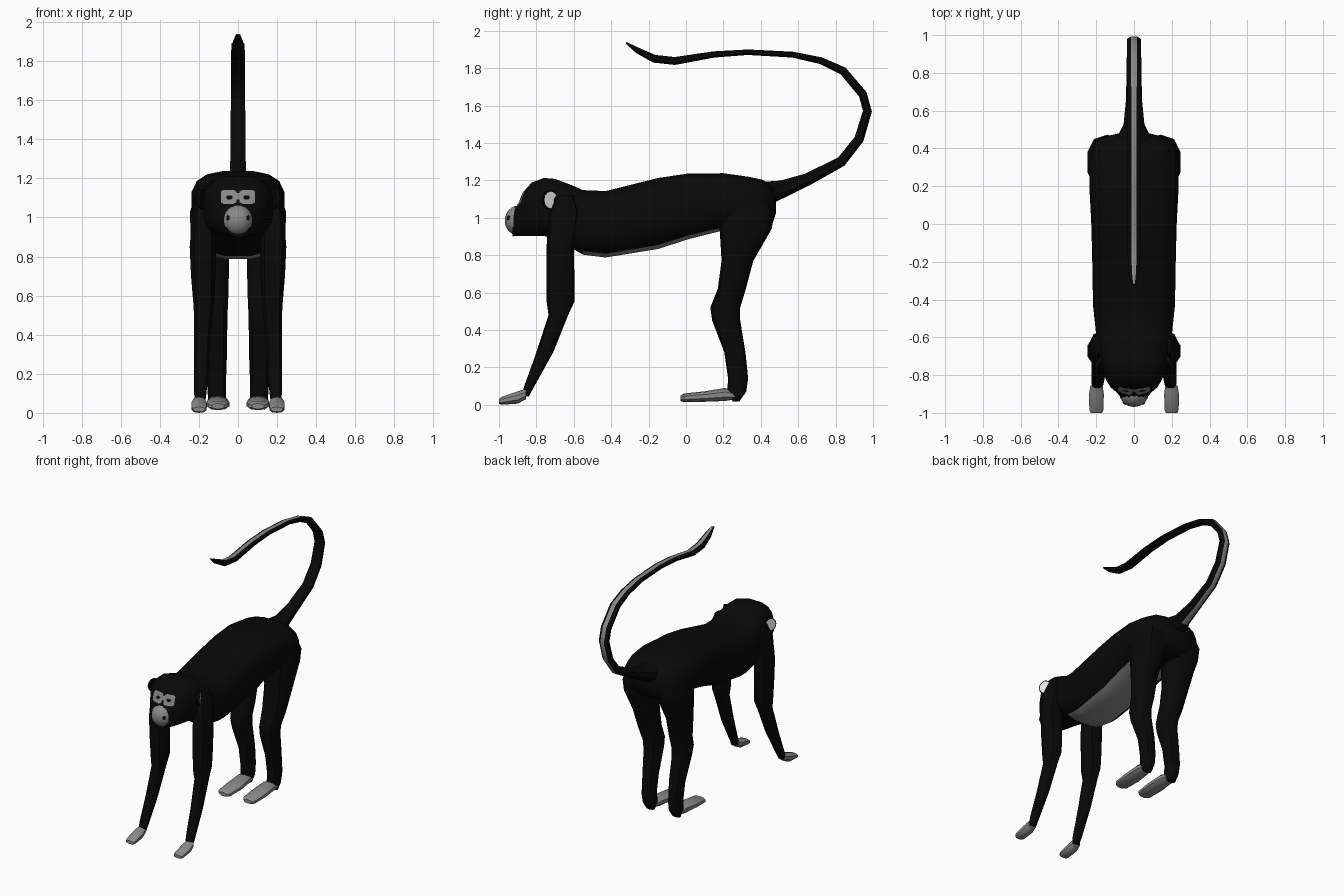
import bpy, bmesh, math
from mathutils import Vector, Matrix
from mathutils.bvhtree import BVHTree

cube = bpy.data.objects.get("Cube")
if cube:
    bpy.data.objects.remove(cube, do_unlink=True)


def material(name, value):
    m = bpy.data.materials.new(name)
    m.use_nodes = True
    colour = (value, value, value, 1)
    m.diffuse_color = colour
    m.node_tree.nodes["Principled BSDF"].inputs["Base Color"].default_value = colour
    return m


BLACK = material("black fur", 0.0025)
GREY = material("grey skin", 0.25)
WHITE = material("white ear", 0.85)


def finish(name, bm, mats, rule=None, mirror=False):
    """Turn a bmesh into a smooth object; rule picks the material of each face."""
    bmesh.ops.recalc_face_normals(bm, faces=bm.faces)
    bm.normal_update()
    for f in bm.faces:
        f.smooth = True
        f.material_index = int(rule(f)) if rule else 0
    mesh = bpy.data.meshes.new(name)
    bm.to_mesh(mesh)
    bm.free()
    ob = bpy.data.objects.new(name, mesh)
    bpy.context.collection.objects.link(ob)
    for m in mats:
        mesh.materials.append(m)
    if mirror:
        ob.modifiers.new("Mirror", "MIRROR")
    mesh.set_sharp_from_angle(angle=math.radians(40))
    return ob


def skin(rings):
    """Bridge rings of points into a closed tube."""
    bm = bmesh.new()
    loops = [[bm.verts.new(p) for p in ring] for ring in rings]
    n = len(loops[0])
    for a, b in zip(loops, loops[1:]):
        for j in range(n):
            k = (j + 1) % n
            bm.faces.new((a[j], a[k], b[k], b[j]))
    bm.faces.new(loops[0])
    bm.faces.new(loops[-1])
    return bm


def oval(sides, power):
    """Unit superellipse with a flat facet on each side."""
    for i in range(sides):
        a = (i + 0.5) * math.tau / sides
        c, s = math.cos(a), math.sin(a)
        yield (math.copysign(abs(c) ** (2 / power), c),
               math.copysign(abs(s) ** (2 / power), s))


def loft(stations, axis, sides=10, power=2.4):
    """Stations hold position, low and high across, left and right in x."""
    rings = []
    for pos, lo, hi, x0, x1 in stations:
        ring = []
        for c, s in oval(sides, power):
            x = (x0 + x1) / 2 + c * (x1 - x0) / 2
            t = (lo + hi) / 2 + s * (hi - lo) / 2
            ring.append((x, pos, t) if axis == "y" else (x, t, pos))
        rings.append(ring)
    return skin(rings)


# Torso and head: y, bottom, top, half width
trunk = [(-.928, .90, 1.04, .06), (-.89, .90, 1.08, .095), (-.865, .90, 1.145, .125),
         (-.825, .90, 1.19, .15), (-.76, .90, 1.215, .175), (-.70, .89, 1.21, .188),
         (-.62, .84, 1.18, .20), (-.55, .80, 1.15, .207), (-.43, .785, 1.145, .22),
         (-.15, .83, 1.215, .225), (.02, .885, 1.24, .23), (.2, .93, 1.24, .24),
         (.33, .92, 1.222, .24), (.41, .93, 1.205, .22), (.46, .96, 1.17, .17),
         (.48, 1.02, 1.12, .08)]


def is_belly(f):
    c = f.calc_center_median()
    return f.normal.z < -0.55 and -0.56 < c.y < 0.17 and abs(c.x) < 0.13


bm = loft([(y, b, t, -w, w) for y, b, t, w in trunk], "y", 16, 2.8)
body_tree = BVHTree.FromBMesh(bm)
finish("body", bm, [BLACK, GREY], is_belly)

# Limbs: z, front, back, inner x, outer x
arm = [(1.12, -.69, -.60, .14, .20), (1.03, -.735, -.57, .12, .235),
       (.85, -.745, -.6, .11, .25), (.7, -.745, -.597, .113, .243),
       (.55, -.745, -.597, .12, .23), (.48, -.735, -.63, .13, .226),
       (.28, -.80, -.71, .145, .226), (.1, -.865, -.81, .16, .226),
       (.045, -.877, -.84, .168, .22)]
finish("arms", loft(arm, "z"), [BLACK], mirror=True)

leg = [(1.17, .22, .42, .08, .2), (1.03, .18, .473, .035, .25),
       (.94, .18, .458, .035, .248), (.77, .19, .36, .042, .235),
       (.62, .17, .32, .045, .21), (.52, .13, .29, .05, .19),
       (.45, .14, .29, .052, .18), (.28, .205, .318, .055, .165),
       (.14, .225, .332, .06, .16), (.07, .22, .322, .06, .155),
       (.018, .25, .285, .075, .14)]
finish("hind_legs", loft(leg, "z"), [BLACK], mirror=True)

# Hands and feet: y, bottom, top, inner x, outer x
hand = [(-1.0, .006, .03, .168, .23), (-.985, 0, .042, .16, .238),
        (-.9, .006, .072, .158, .24), (-.855, .03, .085, .165, .232)]
finish("hands", loft(hand, "y"), [GREY], mirror=True)

foot = [(-.03, .02, .048, .07, .135), (-.012, .014, .06, .05, .155),
        (.1, .016, .072, .042, .162), (.21, .02, .09, .05, .157),
        (.262, .03, .07, .062, .148)]
finish("feet", loft(foot, "y"), [GREY], mirror=True)

# Tail: y, z, half thickness, half width
tail = [(.38, 1.13, .07, .15), (.45, 1.135, .065, .10), (.52, 1.155, .05, .06),
        (.65, 1.205, .036, .046), (.83, 1.3, .03, .042), (.925, 1.42, .028, .041),
        (.97, 1.57, .026, .04), (.945, 1.66, .025, .04), (.84, 1.785, .024, .04),
        (.72, 1.84, .02, .038), (.57, 1.872, .017, .036), (.33, 1.885, .016, .036),
        (.15, 1.873, .018, .036), (-.06, 1.838, .023, .036), (-.17, 1.85, .023, .036),
        (-.26, 1.895, .017, .028), (-.32, 1.935, .005, .012)]
rings, outs = [], []
for i, (y, z, r, w) in enumerate(tail):
    a, b = tail[max(i - 1, 0)], tail[min(i + 1, len(tail) - 1)]
    along = Vector((0, b[0] - a[0], b[1] - a[1])).normalized()
    out = Vector((0, along.z, -along.y))
    outs.append(out)
    rings.append([Vector((c * w, y, z)) + out * (s * r) for c, s in oval(8, 2)])


def is_stripe(f):
    c = f.calc_center_median()
    near = min(range(len(tail)), key=lambda i: math.hypot(c.y - tail[i][0], c.z - tail[i][1]))
    on_top = f.normal.dot(outs[near]) > 0.8 and abs(c.x) < 0.004
    return on_top and (c.y > 0.5 or c.z > 1.5)


finish("tail", skin(rings), [BLACK, GREY], is_stripe)

# Muzzle
bm = bmesh.new()
bmesh.ops.create_uvsphere(bm, u_segments=16, v_segments=12, radius=1,
                          matrix=Matrix.Translation((0, -.895, .985))
                          @ Matrix.Diagonal((.078, .074, .08, 1)))
muzzle_tree = BVHTree.FromBMesh(bm)
finish("muzzle", bm, [BLACK, GREY], lambda f: f.calc_center_median().y < -.915)


def face_patch(name, tree, x_half, z_low, z_high, step, keep, mats, rule=None):
    """Thin plate of small cells laid on the front of a surface."""
    bm = bmesh.new()
    verts = {}

    def vert(i, j):
        if (i, j) not in verts:
            x, z = i * step, z_low + j * step
            hit = tree.ray_cast(Vector((x, -2, z)), Vector((0, 1, 0)))[0]
            verts[i, j] = bm.verts.new((x, hit.y - 0.005, z)) if hit else None
        return verts[i, j]

    nx, nz = round(x_half / step), round((z_high - z_low) / step)
    for i in range(-nx, nx):
        for j in range(nz):
            if keep((i + .5) * step, z_low + (j + .5) * step):
                corners = [vert(i, j), vert(i + 1, j), vert(i + 1, j + 1), vert(i, j + 1)]
                if all(corners):
                    bm.faces.new(corners)
    finish(name, bm, mats, rule)


# Pale eye mask with dark eyes
def in_mask(x, z):
    u, v = (abs(x) - .048) / .042, (z - 1.105) / .036
    return u ** 4 + v ** 4 < 1 or (abs(x) < .02 and abs(z - 1.11) < .016)


def is_eye(f):
    c = f.calc_center_median()
    return ((abs(c.x) - .045) / .018) ** 2 + ((c.z - 1.103) / .011) ** 2 < 1


face_patch("eye_mask", body_tree, .092, 1.065, 1.145, .004, in_mask, [GREY, BLACK], is_eye)

# Nostrils
face_patch("nostrils", muzzle_tree, .07, .96, 1.03, .004,
           lambda x, z: ((abs(x) - .053) / .009) ** 2 + ((z - .998) / .014) ** 2 < 1, [BLACK])

# Ears: shallow discs turned outward and back, pale on the open side
bm = bmesh.new()
place = (Matrix.Translation((.185, -.727, 1.095)) @ Matrix.Rotation(math.radians(28), 4, "Z")
         @ Matrix.Rotation(math.radians(90), 4, "Y") @ Matrix.Diagonal((1.1, 1, 1, 1)))
bmesh.ops.create_cone(bm, cap_ends=True, segments=12, radius1=.046, radius2=.046,
                      depth=.02, matrix=place)
open_dir = place.to_3x3() @ Vector((0, 0, 1))
bm.normal_update()
caps = [f for f in bm.faces if f.normal.dot(open_dir) > .9]
bmesh.ops.inset_region(bm, faces=caps, thickness=.006, depth=0)
finish("ears", bm, [BLACK, WHITE],
       lambda f: f.normal.dot(open_dir) > .9 and len(f.verts) > 4, mirror=True)
